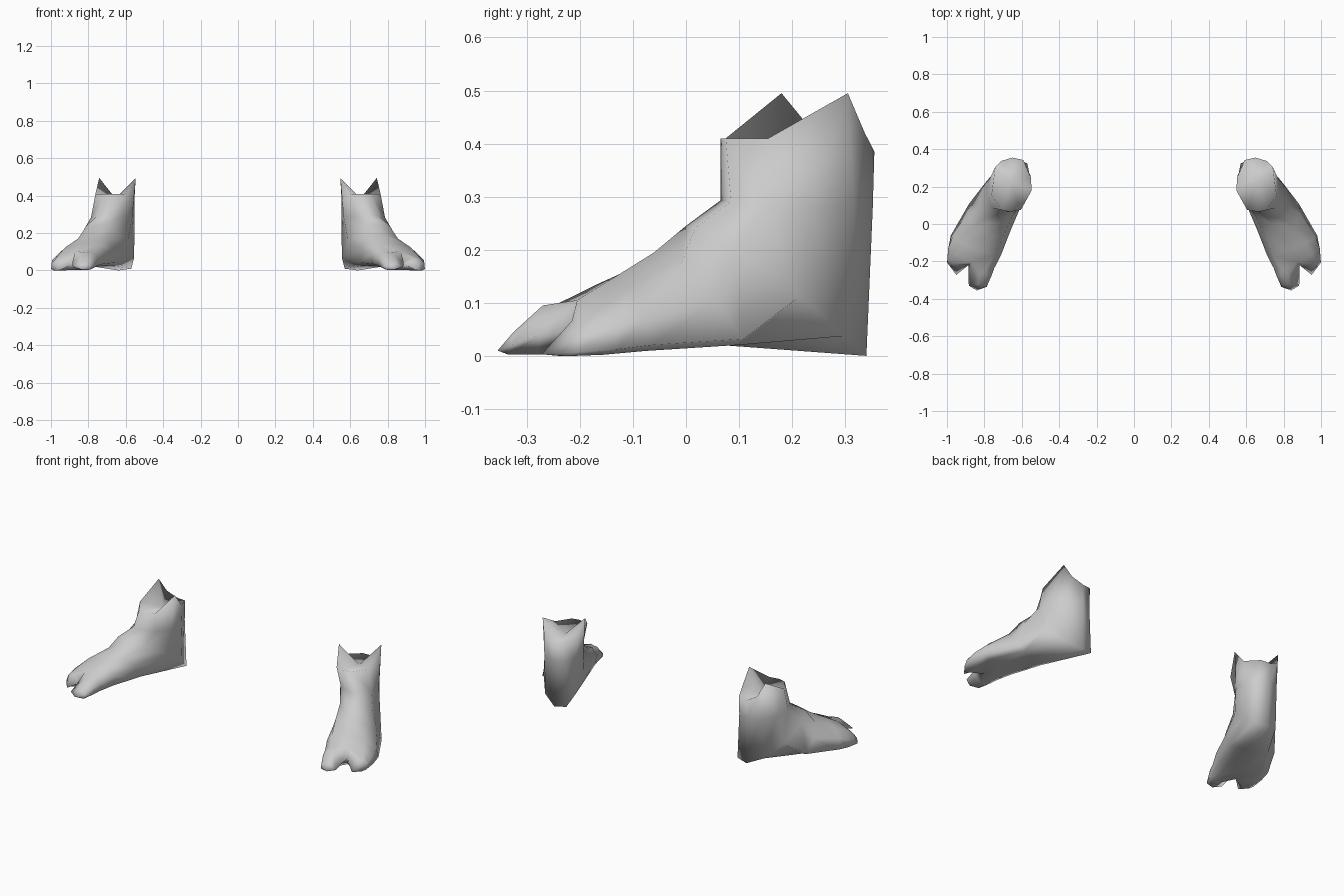
import bpy, bmesh, math
from mathutils import Vector as V

if "Cube" in bpy.data.objects:
    bpy.data.objects.remove(bpy.data.objects["Cube"])

grey = bpy.data.materials.new("light_grey")
grey.diffuse_color = (0.6, 0.6, 0.6, 1)
grey.use_nodes = True
grey.node_tree.nodes["Principled BSDF"].inputs["Base Color"].default_value = grey.diffuse_color

FULL = [36 * k for k in range(10)]
OUTER = [0, 36, 72, 108, 144, 180, 270]
INNER = [0, 90, 180, 216, 252, 288, 324]


def ring(top, out, bot, inn, angles=FULL, p=0.8, low=0.55):
    """Rounded cross-section through four extreme points; low flattens the sole."""
    top, out, bot, inn = V(top), V(out), V(bot), V(inn)
    mid = (out + inn) / 2
    pts = []
    for a in angles:
        c, s = math.cos(math.radians(a)), math.sin(math.radians(a))
        c = 0 if abs(c) < 1e-6 else c
        s = 0 if abs(s) < 1e-6 else s
        e = p if c > 0 else low
        pts.append(mid + ((top if c > 0 else bot) - mid) * abs(c) ** e
                   + ((out if s > 0 else inn) - mid) * abs(s) ** p)
    return pts


# collar edge with two raised points, front centre first, then round the outside
RIM = [V(p) for p in (
    (.665, .065, .41), (.71, .075, .41), (.762, .155, .41), (.742, .305, .495),
    (.71, .337, .42), (.65, .355, .385), (.592, .342, .39), (.552, .25, .41),
    (.547, .18, .495), (.605, .075, .41))]

# ankle, heel, instep, forefoot and ball sections
BODY = [
    ring((.69, .065, .293), (.785, .19, .28), (.65, .352, .28), (.553, .21, .28), p=1, low=1),
    ring((.735, .0, .245), (.828, .15, .165), (.64, .34, .0), (.572, .19, .12), p=.9, low=.85),
    ring((.78, -.06, .195), (.89, .10, .05), (.765, .07, .02), (.655, .0, .06)),
    ring((.83, -.14, .145), (.985, -.06, .04), (.85, -.11, .01), (.715, -.16, .055)),
    ring((.87, -.205, .105), (1.0, -.115, .03), (.87, -.2, .003), (.748, -.235, .045)),
]
WEB = V((.885, -.22, .05))

# toe sections and tips
BIG = [ring((.825, -.27, .095), (.886, -.275, .04), (.83, -.28, .003), (.76, -.285, .035), INNER),
       ring((.835, -.325, .045), (.883, -.33, .02), (.835, -.335, .003), (.785, -.335, .015), INNER)]
SMALL = [ring((.945, -.215, .066), (1.0, -.19, .02), (.95, -.24, .0), (.895, -.228, .03), OUTER)]
BIG_TIP, SMALL_TIP = V((.84, -.355, .01)), V((.95, -.272, .003))


def build_boot(name, side):
    bm = bmesh.new()

    def add(p):
        return bm.verts.new((p.x * side, p.y, p.z))

    def bridge(a, b):
        for i in range(len(a)):
            j = (i + 1) % len(a)
            bm.faces.new((a[i], a[j], b[j], b[i]))

    def fan(a, tip):
        t = add(tip)
        for i in range(len(a)):
            bm.faces.new((a[i], a[(i + 1) % len(a)], t))

    # collar to ball of the foot, with a dished top
    loops = [[add(p) for p in r] for r in [RIM] + BODY]
    for a, b in zip(loops, loops[1:]):
        bridge(a, b)
    fan(loops[0], V((.655, .22, .385)))

    # split toe: both halves share the web between them
    ball, web = loops[-1], add(WEB)
    for start, rings, tip in ((ball[:6] + [web], SMALL, SMALL_TIP),
                              ([ball[0], web] + ball[5:], BIG, BIG_TIP)):
        cur = start
        for r in rings:
            nxt = [add(p) for p in r]
            bridge(cur, nxt)
            cur = nxt
        fan(cur, tip)

    bmesh.ops.recalc_face_normals(bm, faces=bm.faces)
    for f in bm.faces:
        f.smooth = True
    me = bpy.data.meshes.new(name)
    bm.to_mesh(me)
    bm.free()
    me.materials.append(grey)
    bpy.context.collection.objects.link(bpy.data.objects.new(name, me))


build_boot("boot_right", 1)
build_boot("boot_left", -1)
